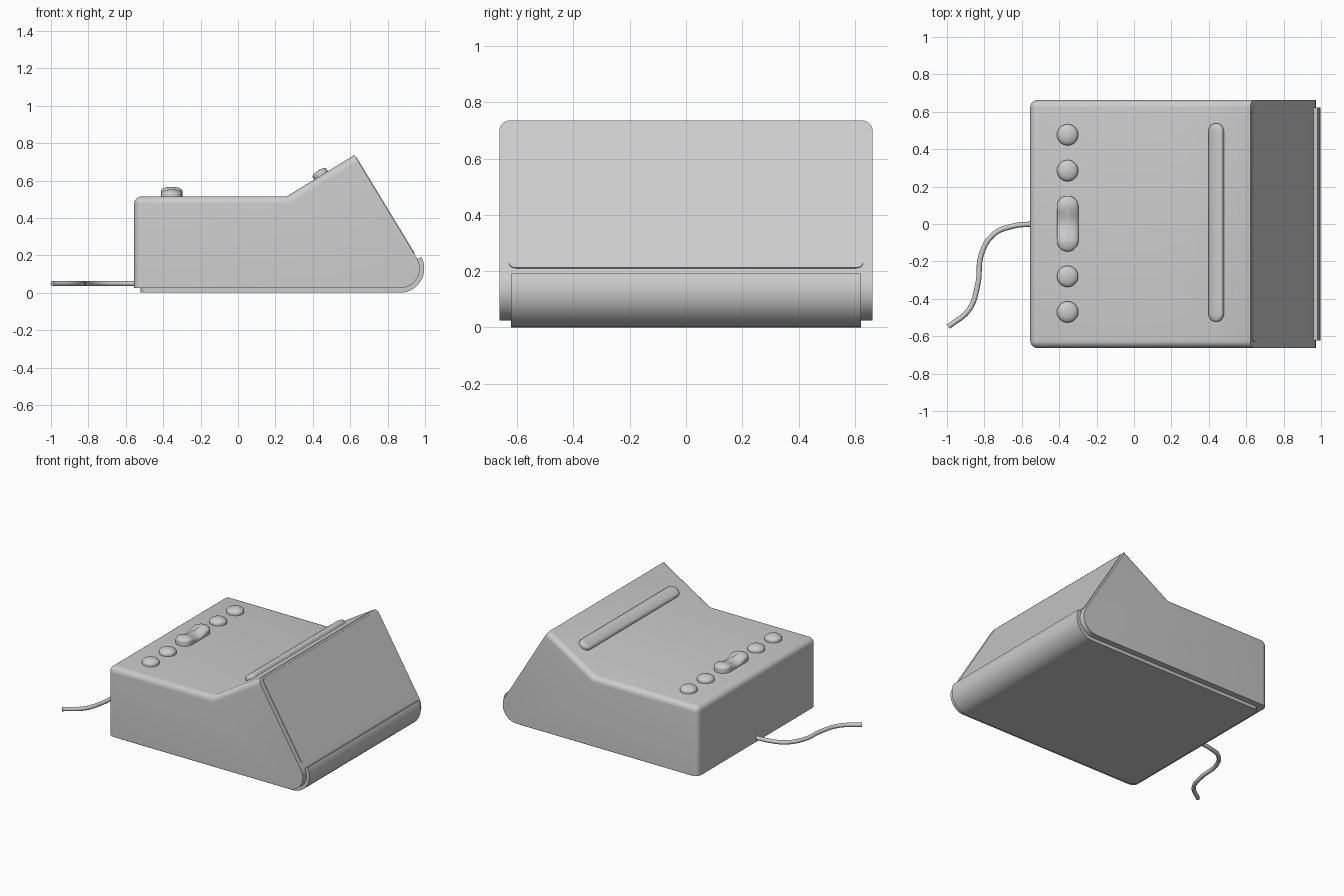
import bpy, bmesh
from math import sin, cos, pi, radians, atan2, sqrt
from mathutils import Vector

if "Cube" in bpy.data.objects:
    bpy.data.objects.remove(bpy.data.objects["Cube"])

NOSE = (0.866, 0.13)                 # centre of the rounded lower front edge
TILT = radians(31)                   # screen normal / ramp angle


def arc(radius, a0, a1, n=14):
    return [(NOSE[0] + radius * cos(radians(a0 + (a1 - a0) * i / n)),
             NOSE[1] + radius * sin(radians(a0 + (a1 - a0) * i / n))) for i in range(n + 1)]


def finish(bm, name, angle=35):
    bmesh.ops.recalc_face_normals(bm, faces=bm.faces)
    mesh = bpy.data.meshes.new(name)
    bm.to_mesh(mesh)
    bm.free()
    obj = bpy.data.objects.new(name, mesh)
    bpy.context.collection.objects.link(obj)
    bpy.ops.object.select_all(action='DESELECT')
    obj.select_set(True)
    bpy.context.view_layer.objects.active = obj
    bpy.ops.object.shade_smooth_by_angle(angle=radians(angle))
    return obj


def prism(name, profile, half_y, pick, radius):
    """Extrude an xz profile along y and round the edges chosen by pick(a, b)."""
    bm = bmesh.new()
    face = bm.faces.new([bm.verts.new((x, -half_y, z)) for x, z in profile])
    ext = bmesh.ops.extrude_face_region(bm, geom=[face])
    bmesh.ops.translate(bm, vec=(0, 2 * half_y, 0),
                        verts=[v for v in ext['geom'] if isinstance(v, bmesh.types.BMVert)])
    edges = [e for e in bm.edges if pick(e.verts[0].co, e.verts[1].co)]
    bmesh.ops.bevel(bm, geom=edges, offset=radius, segments=6, profile=0.5,
                    affect='EDGES', clamp_overlap=True)
    return finish(bm, name)


def pill(name, half_len, r, wall, crown, loc, tilt=0.0, dip=0.0):
    """Domed button with a round or stadium outline running along y."""
    bm = bmesh.new()
    straight = half_len - r
    n, steps = 14, 12
    rings = [(1.0, -0.01), (1.0, wall)]
    rings += [(cos(t * pi / 16), wall + crown * sin(t * pi / 16)) for t in range(1, 8)]
    rings.append((0.01, wall + crown))
    loops = []
    for k, z in rings:
        pts = []
        for side in (1, -1):
            pts += [(side * r * k * cos(pi * i / n),
                     side * (straight + r * k * sin(pi * i / n))) for i in range(n + 1)]
            if straight > 0:
                pts += [(-side * r * k, side * straight * (1 - 2 * i / steps)) for i in range(1, steps)]
        loops.append([bm.verts.new((x, y, z - (dip * (0.5 + 0.5 * cos(pi * min(1, abs(y) / (straight + 0.01))))
                                              if z > 0 else 0))) for x, y in pts])
    for a, b in zip(loops, loops[1:]):
        for i in range(len(a)):
            j = (i + 1) % len(a)
            bm.faces.new((a[i], a[j], b[j], b[i]))
    bm.faces.new(loops[-1])
    bm.faces.new(loops[0][::-1])
    bmesh.ops.remove_doubles(bm, verts=bm.verts, dist=1e-5)
    obj = finish(bm, name, 50)
    obj.location = loc
    obj.rotation_euler = (0, tilt, 0)
    return obj


# Wedge body: flat deck, ramp, sloping screen face, round nose
def body_edges(a, b):
    back = a.x < -0.55 and b.x < -0.55 and not (a.z < 0.1 and b.z < 0.1)
    rim = a.z > 0.5 and b.z > 0.5 and abs(a.y - b.y) < 1e-4
    return back or rim


body_profile = [(-0.555, 0.024), (-0.555, 0.515), (0.26, 0.515), (0.622, 0.736)]
body_profile += arc(0.106, 31, -90)
prism("body", body_profile, 0.663, body_edges, 0.04)

# Base strip that wraps up around the nose
base_profile = [(-0.52, 0.035), (-0.52, 0.0)] + arc(0.13, -90, 28) + arc(0.098, 28, -90)
prism("base_strip", base_profile, 0.622,
      lambda a, b: a.x < -0.51 and b.x < -0.51 and abs(a.y - b.y) < 1e-4, 0.04)

# Screen panel, just proud of the sloping face
top, low = Vector((0.622, 0, 0.736)), Vector((*NOSE[:1], 0, NOSE[1]))
low += 0.106 * Vector((cos(TILT), 0, sin(TILT)))
down = (low - top).normalized()
out = Vector((-down.z, 0, down.x))
p0, p1 = top + down * 0.015, top + down * ((0.21 - top.z) / down.z)
quad = [p0 - out * 0.01, p0 + out * 0.004, p1 + out * 0.004, p1 - out * 0.01]
prism("screen", [(p.x, p.z) for p in quad], 0.63,
      lambda a, b: abs(a.y - b.y) < 1e-4 and (a - b).length < 0.05, 0.025)

# Deck buttons and central rocker
for i, y in enumerate((0.477, 0.285, -0.28, -0.47)):
    pill(f"button_{i + 1}", 0.057, 0.057, 0.01, 0.028, (-0.355, y, 0.515))
pill("rocker_button", 0.149, 0.058, 0.028, 0.024, (-0.355, 0.002, 0.515), dip=0.022)

# Long snooze bar on the ramp
ramp = atan2(0.736 - 0.515, 0.622 - 0.26)
pill("snooze_bar", 0.53, 0.043, 0.016, 0.014,
     (0.444, 0.008, 0.515 + (0.444 - 0.26) * 0.6105), tilt=-ramp)

# Power cord leaving the back
path = [(-0.53, 0.0), (-0.64, -0.01), (-0.75, -0.055), (-0.815, -0.16),
        (-0.835, -0.32), (-0.88, -0.455), (-0.993, -0.55)]
curve = bpy.data.curves.new("power_cord", 'CURVE')
curve.dimensions = '3D'
curve.bevel_depth = 0.014
curve.bevel_resolution = 3
curve.use_fill_caps = True
spline = curve.splines.new('BEZIER')
spline.bezier_points.add(len(path) - 1)
for bp, (x, y) in zip(spline.bezier_points, path):
    bp.co = (x, y, 0.049)
    bp.handle_left_type = bp.handle_right_type = 'AUTO'
bpy.context.collection.objects.link(bpy.data.objects.new("power_cord", curve))
